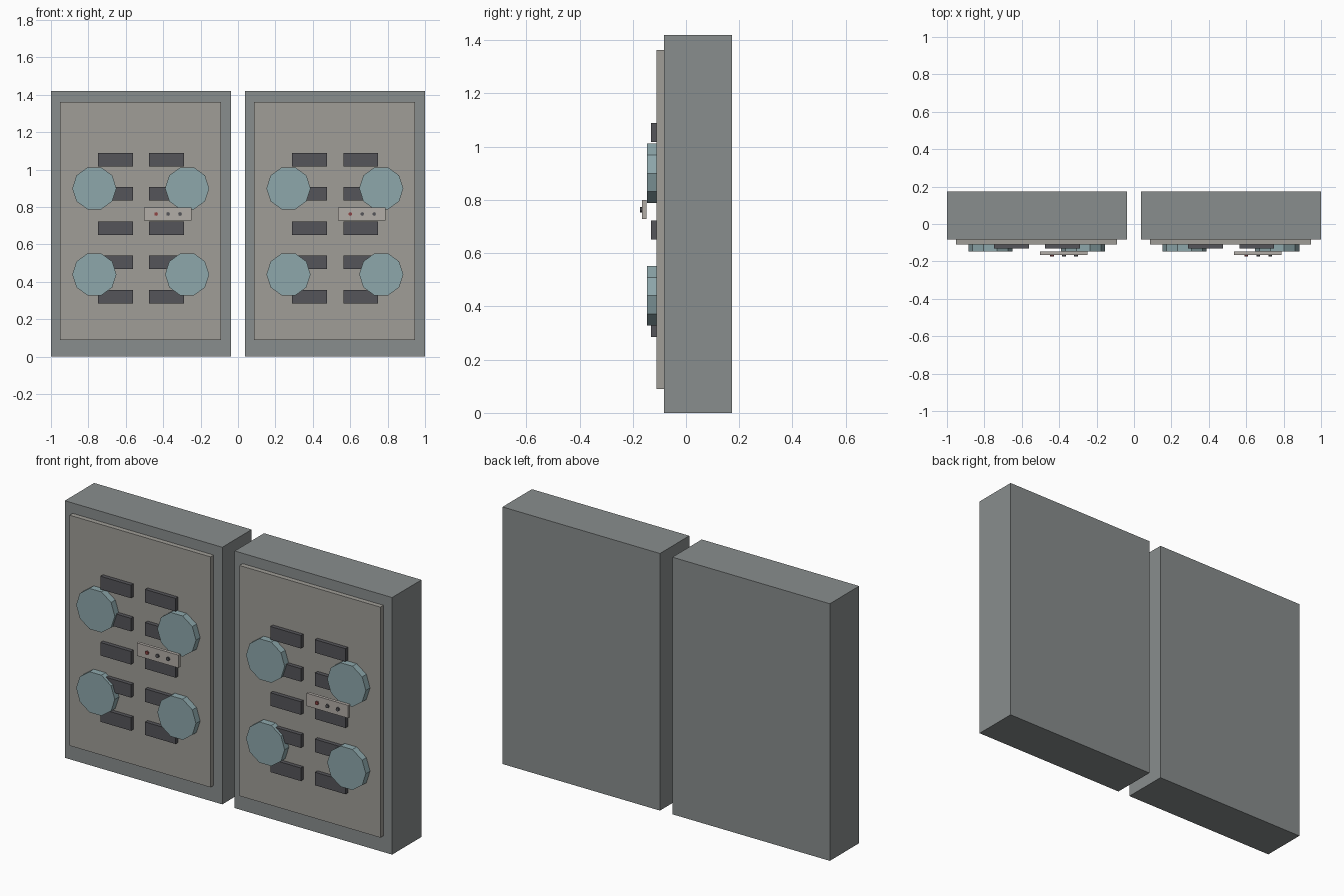
import bpy
from math import pi

if "Cube" in bpy.data.objects:
    bpy.data.objects.remove(bpy.data.objects["Cube"])


def material(name, color):
    m = bpy.data.materials.new(name)
    m.diffuse_color = (*color, 1)
    m.use_nodes = True
    m.node_tree.nodes["Principled BSDF"].inputs["Base Color"].default_value = m.diffuse_color
    return m


TEAL = material("teal", (0.27, 0.39, 0.41))
WARM = material("warm_grey", (0.35, 0.34, 0.31))
STEEL = material("steel", (0.25, 0.27, 0.27))
DARK = material("dark_grey", (0.09, 0.09, 0.10))
PALE = material("pale_grey", (0.45, 0.42, 0.39))
RED = material("red_lamp", (0.28, 0.06, 0.06))


def box(name, x, y, z, mat):
    """Box spanning the (min, max) pairs x, y, z."""
    bpy.ops.mesh.primitive_cube_add(
        size=1, location=[(a + b) / 2 for a, b in (x, y, z)])
    ob = bpy.context.object
    ob.name = name
    ob.scale = [b - a for a, b in (x, y, z)]
    bpy.ops.object.transform_apply(location=False, rotation=False, scale=True)
    ob.data.materials.append(mat)


def disc(name, x, z, y, radius, sides, mat):
    """Cylinder facing the front, spanning the y pair."""
    bpy.ops.mesh.primitive_cylinder_add(
        vertices=sides, radius=radius, depth=y[1] - y[0],
        location=(x, sum(y) / 2, z), rotation=(pi / 2, 0, pi / 2 * 0))
    ob = bpy.context.object
    ob.name = name
    # a corner of the polygon points along x
    ob.rotation_euler = (pi / 2, pi / 2, 0)
    bpy.ops.object.transform_apply(location=False, rotation=True, scale=False)
    ob.data.materials.append(mat)


# Two identical cabinets side by side; cx is the cabinet centre
for side, cx in (("left", -0.519), ("right", 0.519)):
    # cabinet body and front panel
    box(f"{side}_cabinet", (cx - 0.481, cx + 0.481), (-0.083, 0.173), (0, 1.42), STEEL)
    box(f"{side}_front_panel", (cx - 0.433, cx + 0.428), (-0.11, -0.083), (0.09, 1.363), WARM)

    # two columns of five dark blocks
    for col, bx in enumerate((-0.136, 0.137)):
        for row in range(5):
            z = 0.321 + row * 0.183
            box(f"{side}_block_{col}_{row}", (cx + bx - 0.093, cx + bx + 0.093),
                (-0.132, -0.11), (z - 0.036, z + 0.036), DARK)

    # four ten-sided reels
    for col, dx in enumerate((-0.249, 0.247)):
        for row, z in enumerate((0.44, 0.90)):
            disc(f"{side}_reel_{col}_{row}", cx + dx, z, (-0.147, -0.11), 0.118, 10, TEAL)

    # control strip with three lamps, resting on the reel front
    box(f"{side}_control_strip", (cx + 0.016, cx + 0.270), (-0.165, -0.148), (0.728, 0.799), PALE)
    for i in range(3):
        disc(f"{side}_lamp_{i}", cx + 0.081 + i * 0.064, 0.763, (-0.173, -0.165),
             0.01, 8, RED if i == 0 else DARK)
